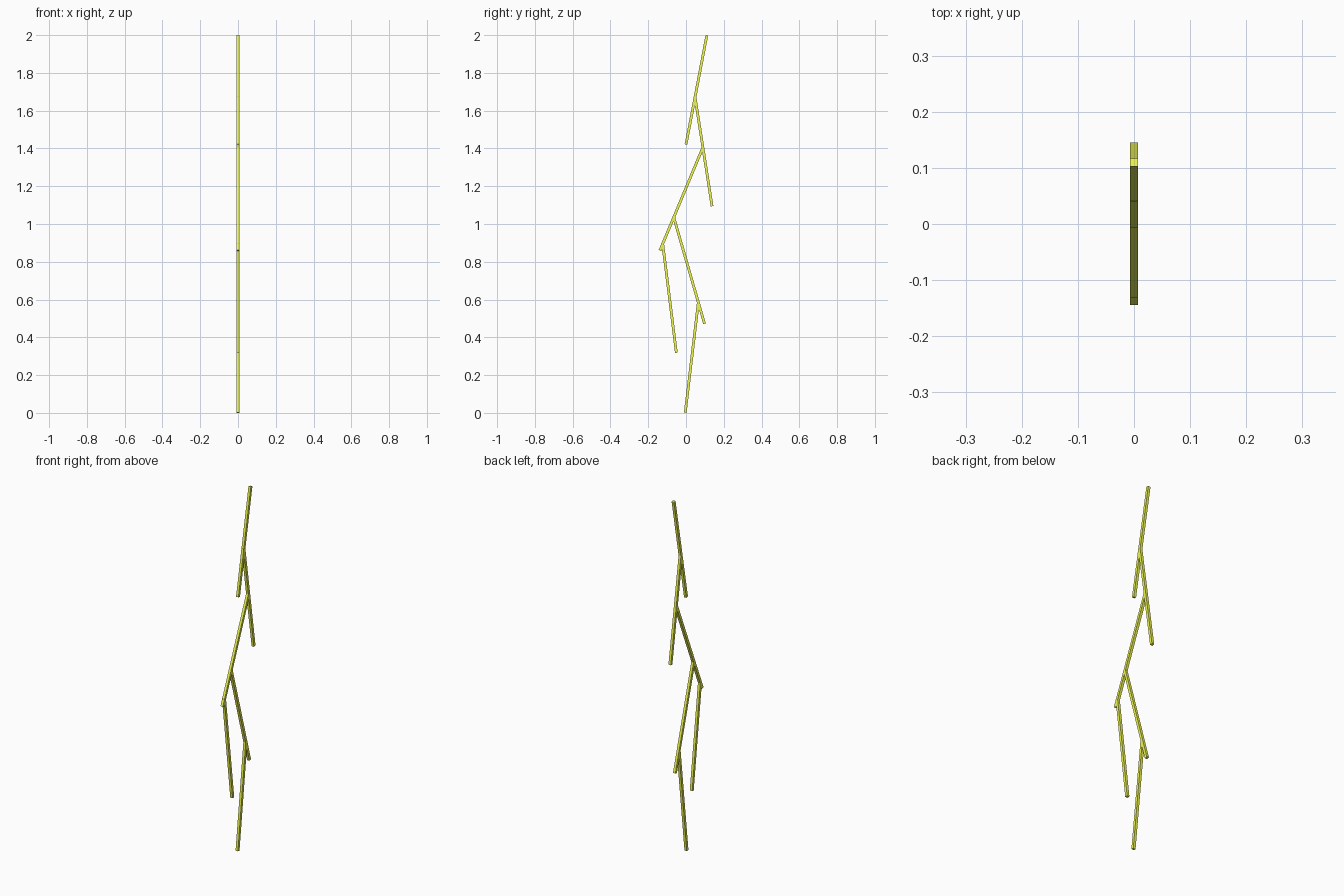
import bpy
from mathutils import Vector

if "Cube" in bpy.data.objects:
    bpy.data.objects.remove(bpy.data.objects["Cube"])

T = 0.0145  # square stick thickness

mat = bpy.data.materials.new("yellow_green")
mat.diffuse_color = (0.87, 0.93, 0.09, 1)
mat.use_nodes = True
mat.node_tree.nodes["Principled BSDF"].inputs["Base Color"].default_value = mat.diffuse_color


def stick(name, top, bottom):
    """Square stick between two (y, z) points in the x = 0 plane."""
    a, b = Vector((0, *top)), Vector((0, *bottom))
    d = b - a
    bpy.ops.mesh.primitive_cube_add(size=1, location=(a + b) / 2)
    ob = bpy.context.object
    ob.name = name
    ob.scale = (T, T, d.length)
    # tilt about x only, so the side faces stay square to the x axis
    ob.rotation_euler = (Vector((0, 0, -1)).rotation_difference(d)).to_euler()
    ob.data.materials.append(mat)


# Zigzag chain of equal sticks, from top to bottom
sticks = [
    ((0.110, 1.998), (0.000, 1.421)),
    ((0.047, 1.677), (0.138, 1.094)),
    ((0.088, 1.402), (-0.138, 0.860)),
    ((-0.065, 1.036), (0.098, 0.472)),
    ((-0.124, 0.900), (-0.051, 0.318)),
    ((0.065, 0.583), (-0.004, 0.001)),
]
for i, (top, bottom) in enumerate(sticks):
    stick(f"stick_{i + 1}", top, bottom)
